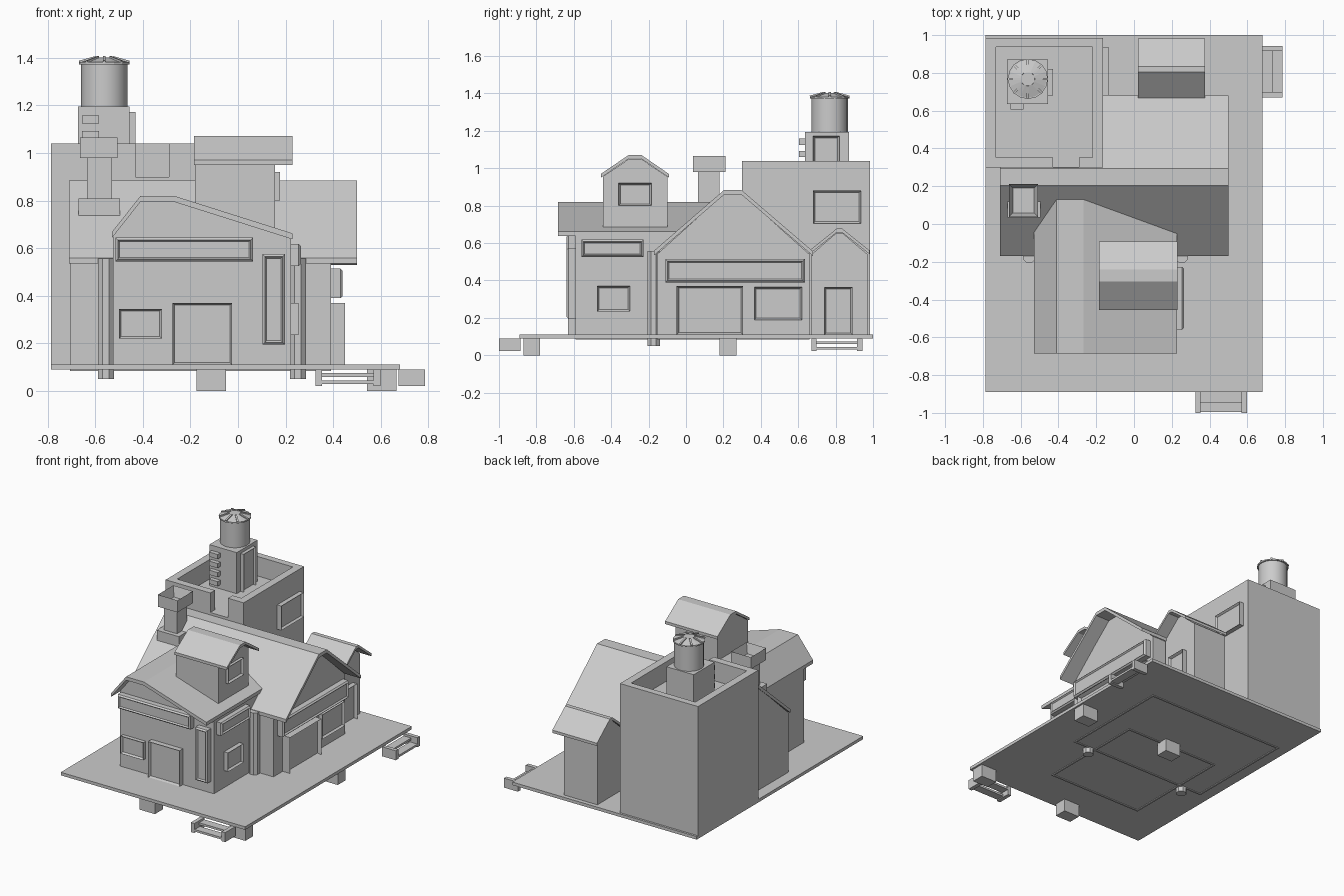
import bpy, bmesh, math
from mathutils import Vector

if "Cube" in bpy.data.objects:
    bpy.data.objects.remove(bpy.data.objects["Cube"])


def finish(name, bm):
    bmesh.ops.recalc_face_normals(bm, faces=bm.faces)
    me = bpy.data.meshes.new(name)
    bm.to_mesh(me)
    bm.free()
    ob = bpy.data.objects.new(name, me)
    bpy.context.collection.objects.link(ob)
    return ob


def box_bm(lo, hi):
    bm = bmesh.new()
    bmesh.ops.create_cube(bm, size=1)
    for v in bm.verts:
        v.co = [lo[i] + (v.co[i] + 0.5) * (hi[i] - lo[i]) for i in range(3)]
    return bm


def box(name, lo, hi):
    return finish(name, box_bm(lo, hi))


def panel(name, lo, hi, n, border=0.013, recess=0.015, bevel=0):
    """Box whose face towards n is framed by a border and sunk in the middle."""
    bm = box_bm(lo, hi)
    n = Vector(n)

    def outward():
        bm.normal_update()
        return max((f for f in bm.faces if f.normal.dot(n) > 0.99),
                   key=lambda f: f.calc_area())
    if bevel:
        bmesh.ops.bevel(bm, geom=list(outward().edges), offset=bevel,
                        segments=1, affect='EDGES')
    f = outward()
    bmesh.ops.inset_region(bm, faces=[f], thickness=border)
    bmesh.ops.translate(bm, verts=f.verts, vec=-n * recess)
    return finish(name, bm)


def prism(name, pts, a, b, axis, open_z=None):
    """Extrude an (across, z) profile from a to b; optionally a hollow shell open below."""
    bm = bmesh.new()
    put = (lambda p, t: (t, p[0], p[1])) if axis == 'x' else (lambda p, t: (p[0], t, p[1]))
    f = bm.faces.new([bm.verts.new(put(p, a)) for p in pts])
    ext = bmesh.ops.extrude_face_region(bm, geom=[f], use_keep_orig=True)
    d = Vector((b - a, 0, 0)) if axis == 'x' else Vector((0, b - a, 0))
    bmesh.ops.translate(bm, vec=d, verts=[g for g in ext['geom'] if isinstance(g, bmesh.types.BMVert)])
    bmesh.ops.recalc_face_normals(bm, faces=bm.faces)
    if open_z is not None:
        low = [g for g in bm.faces if all(abs(v.co.z - open_z) < 1e-5 for v in g.verts)]
        bmesh.ops.delete(bm, geom=low, context='FACES')
    ob = finish(name, bm)
    if open_z is not None:
        m = ob.modifiers.new("wall_thickness", 'SOLIDIFY')
        m.thickness, m.offset = 0.018, -1
    return ob


def roof(name, pts, a, b, axis, t=0.025):
    return prism(name, pts + [(p, z - t) for p, z in reversed(pts)], a, b, axis)


def house(name, pts, a, b, axis, z0=0.085, hollow=True):
    return prism(name, [(pts[0][0], z0)] + pts + [(pts[-1][0], z0)], a, b, axis,
                 z0 if hollow else None)


def cone(name, c, r1, r2, z0, z1, seg, turn=0.0):
    bm = bmesh.new()
    bmesh.ops.create_cone(bm, cap_ends=True, segments=seg, radius1=r1, radius2=r2, depth=z1 - z0)
    ob = finish(name, bm)
    ob.location = (c[0], c[1], (z0 + z1) / 2)
    ob.rotation_euler.z = turn
    return ob


FRONT, RIGHT, UP = (0, -1, 0), (1, 0, 0), (0, 0, 1)

# platform on four blocks
box("platform", (-0.785, -0.89, 0.09), (0.68, 1.0, 0.112))
for x in (-0.113, 0.605):
    for y in (-0.825, 0.225):
        box("foot_block", (x - 0.062, y - 0.045, 0), (x + 0.062, y + 0.045, 0.095))

# steps at front and right side
for x in (0.325, 0.57):
    box("front_step_side", (x, -1.0, 0.022), (x + 0.028, -0.885, 0.09))
for y in (0.67, 0.915):
    box("side_step_side", (0.675, y, 0.022), (0.785, y + 0.028, 0.09))
for i, z in enumerate((0.03, 0.06)):
    o = 0.05 * (1 - i)
    box("front_step_tread", (0.34, -0.945 - o, z), (0.585, -0.885 - o, z + 0.015))
    box("side_step_tread", (0.675 + o, 0.685, z), (0.735 + o, 0.93, z + 0.015))

# main house, ridge along x
house("main_walls", [(-0.155, 0.54), (0.205, 0.865), (0.295, 0.865), (0.66, 0.54)], -0.705, 0.39, 'x')
roof("main_roof", [(-0.17, 0.56), (0.205, 0.885), (0.295, 0.885), (0.68, 0.555)], -0.71, 0.50, 'x')
panel("main_door", (0.38, -0.05, 0.11), (0.45, 0.305, 0.37), RIGHT, 0.016, 0.025)
panel("main_window", (0.38, 0.365, 0.19), (0.415, 0.62, 0.365), RIGHT)
panel("main_sign_board", (0.38, -0.11, 0.39), (0.44, 0.635, 0.515), RIGHT, 0.012, 0.01, 0.01)
for x in (-0.555, 0.252):
    cone("corner_post", (x, -0.173), 0.036, 0.036, 0.05, 0.557, 8, math.pi / 8)

# front wing with lopsided roof, ridge along y
wing = [(-0.53, 0.668), (-0.41, 0.82), (-0.268, 0.82), (0.228, 0.663)]
house("wing_walls", [(-0.525, 0.655), (-0.41, 0.8), (-0.268, 0.8), (0.222, 0.648)], -0.59, 0.215, 'y')
roof("wing_roof", wing, -0.685, 0.18, 'y')
panel("wing_door", (-0.275, -0.63, 0.11), (-0.025, -0.58, 0.37), FRONT, 0.013, 0.02)
panel("wing_front_window", (-0.50, -0.62, 0.22), (-0.32, -0.58, 0.345), FRONT)
panel("wing_front_sign_board", (-0.515, -0.638, 0.545), (0.063, -0.58, 0.645), FRONT, 0.01, 0.01, 0.01)
panel("wing_tall_sign_board", (0.103, -0.638, 0.195), (0.198, -0.58, 0.575), FRONT, 0.01, 0.01, 0.01)
panel("wing_side_sign_board", (0.215, -0.56, 0.525), (0.265, -0.228, 0.618), RIGHT, 0.01, 0.01, 0.01)
panel("wing_side_window", (0.215, -0.475, 0.235), (0.255, -0.30, 0.37), RIGHT)

# dormer on the wing roof
house("dormer_walls", [(-0.445, 0.955), (-0.305, 1.05), (-0.24, 1.05), (-0.10, 0.955)],
      -0.18, 0.155, 'x', 0.685, False)
roof("dormer_roof", [(-0.455, 0.97), (-0.305, 1.072), (-0.24, 1.072), (-0.092, 0.97)], -0.185, 0.23, 'x', 0.02)
panel("dormer_window", (0.145, -0.36, 0.80), (0.176, -0.185, 0.92), RIGHT)

# rear annex
house("annex_walls", [(0.672, 0.54), (0.805, 0.655), (0.835, 0.655), (0.97, 0.54)], 0.025, 0.29, 'x', 0.1)
roof("annex_roof", [(0.66, 0.56), (0.805, 0.677), (0.835, 0.677), (0.982, 0.56)], 0.02, 0.375, 'x', 0.02)
panel("annex_door", (0.28, 0.74, 0.11), (0.325, 0.89, 0.365), RIGHT, 0.013, 0.02)

# chimney
box("chimney_base", (-0.67, 0.035, 0.735), (-0.495, 0.205, 0.81))
box("chimney_shaft", (-0.635, 0.065, 0.6), (-0.53, 0.18, 0.985))
panel("chimney_cap", (-0.663, 0.037, 0.98), (-0.507, 0.212, 1.066), UP, 0.03, 0.07)

# flat-topped tower with a notched parapet
tower = box("tower", (-0.785, 0.30, 0.1), (-0.165, 0.985, 1.04))
for nm, lo, hi in (("parapet_cutter", (-0.73, 0.352, 0.9), (-0.22, 0.937, 1.2)),
                   ("notch_cutter", (-0.43, 0.2, 0.9), (-0.29, 0.4, 1.2))):
    cut = box(nm, lo, hi)
    cut.hide_render = True
    cut.hide_set(True)
    m = tower.modifiers.new(nm, 'BOOLEAN')
    m.operation, m.object, m.solver = 'DIFFERENCE', cut, 'EXACT'
panel("tower_window", (-0.175, 0.68, 0.705), (-0.132, 0.935, 0.88), RIGHT)

# roof hut with door and ladder
box("hut", (-0.672, 0.635, 0.89), (-0.455, 0.872, 1.195))
panel("hut_door", (-0.465, 0.68, 0.895), (-0.43, 0.82, 1.172), RIGHT, 0.013, 0.015)
for i in range(4):
    z = 0.93 + i * 0.065
    box("ladder_rung", (-0.655, 0.605, z), (-0.585, 0.64, z + 0.033))

# water tank with a ribbed lid
c = (-0.562, 0.768)
tank = cone("tank", c, 0.097, 0.097, 1.19, 1.38, 20)
cone("tank_lid_rim", c, 0.106, 0.106, 1.373, 1.382, 16)
cone("tank_lid", c, 0.106, 0.035, 1.38, 1.402, 16)
for i in range(8):
    a = i * math.pi / 4
    rib = box("tank_lid_rib", (-0.036, -0.006, -0.004), (0.036, 0.006, 0.004))
    rib.rotation_euler = (0, math.atan2(0.02, 0.071), a)
    rib.location = (c[0] + 0.071 * math.cos(a), c[1] + 0.071 * math.sin(a), 1.394)
bpy.ops.object.select_all(action='DESELECT')
tank.select_set(True)
bpy.context.view_layer.objects.active = tank
bpy.ops.object.shade_smooth_by_angle(angle=math.radians(30))
